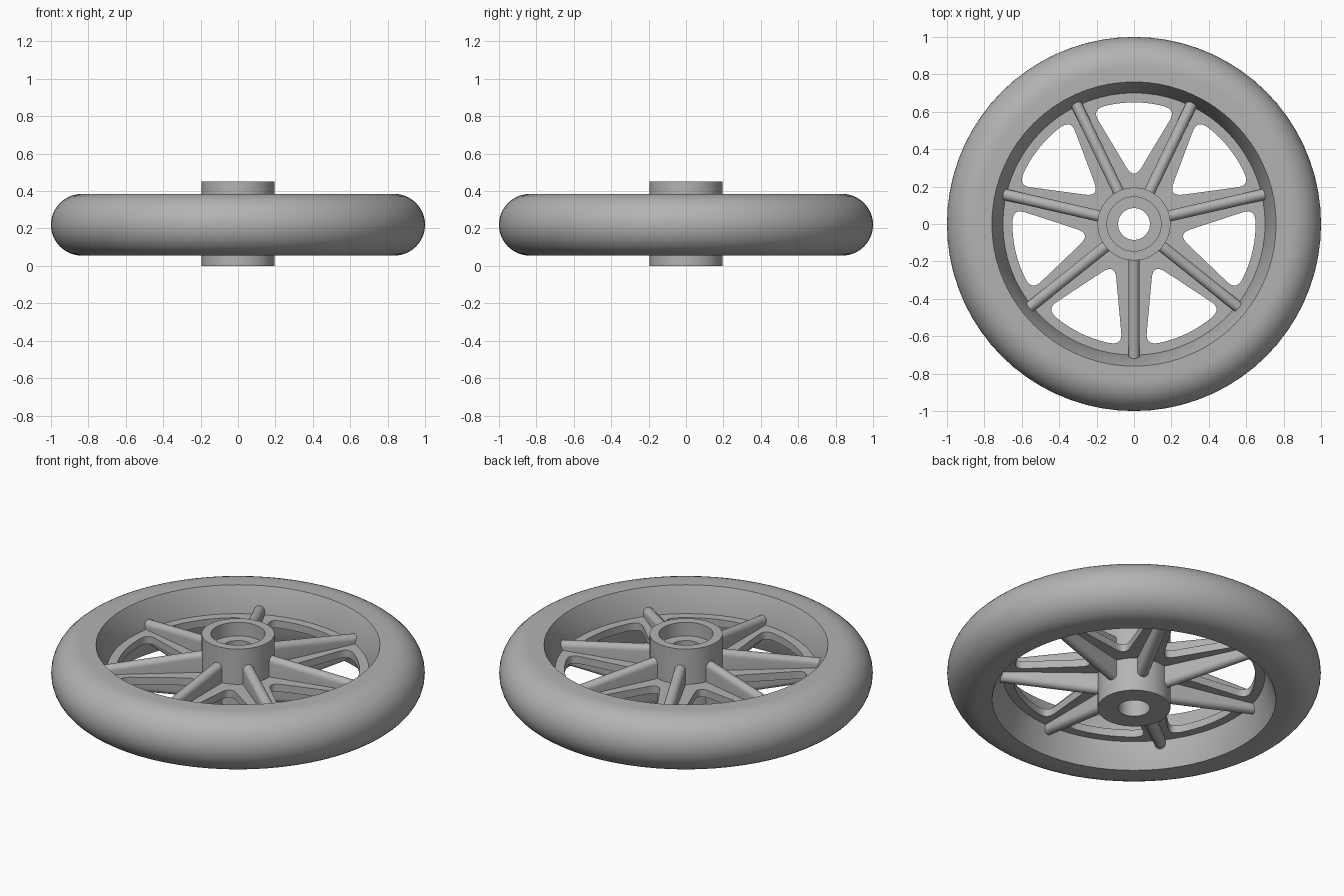
import bpy, bmesh
from math import sin, cos, pi, tau, radians
from mathutils import Matrix, Vector

cube = bpy.data.objects.get("Cube")
if cube:
    bpy.data.objects.remove(cube)

MID = 0.22          # height of the wheel's middle plane
SPOKES = 7

grey = bpy.data.materials.new("plain_grey")
grey.use_nodes = True
colour = (0.45, 0.45, 0.45, 1)
grey.diffuse_color = colour
grey.node_tree.nodes["Principled BSDF"].inputs["Base Color"].default_value = colour


def finish(obj, angle=35):
    """Give an object its colour and smooth shading with sharp edges kept."""
    obj.data.materials.clear()
    obj.data.materials.append(grey)
    bpy.ops.object.select_all(action='DESELECT')
    obj.select_set(True)
    bpy.context.view_layer.objects.active = obj
    bpy.ops.object.shade_smooth_by_angle(angle=radians(angle))


def add_mesh(name, bm):
    bmesh.ops.recalc_face_normals(bm, faces=bm.faces)
    mesh = bpy.data.meshes.new(name)
    bm.to_mesh(mesh)
    bm.free()
    obj = bpy.data.objects.new(name, mesh)
    bpy.context.collection.objects.link(obj)
    finish(obj)
    return obj


def lathe(name, profile, steps):
    """Revolve a closed (radius, height) profile about the axle."""
    bm = bmesh.new()
    rings = [[bm.verts.new((r * cos(tau * i / steps), r * sin(tau * i / steps), z))
              for r, z in profile] for i in range(steps)]
    n = len(profile)
    for i in range(steps):
        a, b = rings[i], rings[(i + 1) % steps]
        for j in range(n):
            k = (j + 1) % n
            bm.faces.new((a[j], b[j], b[k], a[k]))
    return add_mesh(name, bm)


# Tyre: rounded tread, flat shoulders and a conical inner wall on both sides
tread = [(0.835 + 0.165 * cos(t), MID + 0.165 * sin(t))
         for t in (pi * (i / 24 - 0.5) for i in range(25))]
lathe("tyre", [(0.70, MID - 0.02), (0.76, 0.055)] + tread +
      [(0.76, 0.385), (0.70, MID + 0.02)], 72)

# Hub: sleeve with a bearing seat in its top
lathe("hub", [(0.085, 0), (0.195, 0), (0.195, 0.45), (0.145, 0.45),
              (0.145, 0.37), (0.085, 0.37)], 48)


# Web: thin disc pierced by rounded triangular windows
def circle(radius, steps):
    return [Vector((radius * cos(tau * i / steps), radius * sin(tau * i / steps)))
            for i in range(steps)]


def rounded(before, corner, after, cut, steps=8):
    a = corner + (before - corner).normalized() * cut
    b = corner + (after - corner).normalized() * cut
    return [a * (1 - t) ** 2 + corner * 2 * t * (1 - t) + b * t * t
            for t in (i / steps for i in range(steps + 1))]


def window(turn):
    reach, spread = 0.65, radians(20.2)
    rim = lambda a: Vector((reach * sin(a), reach * cos(a)))
    apex, left, right = Vector((0, 0.235)), rim(-spread), rim(spread)
    arc = [rim(spread * 0.68 * i / 5) for i in range(-5, 6)]
    pts = (rounded(right, apex, left, 0.08) + rounded(apex, left, arc[0], 0.065)
           + arc + rounded(arc[-1], right, apex, 0.065))
    spin = Matrix.Rotation(turn, 2)
    return [spin @ p for p in pts]


curve = bpy.data.curves.new("web", 'CURVE')
curve.dimensions = '2D'
curve.fill_mode = 'BOTH'
curve.extrude = 0.022
outlines = [circle(0.715, 72), circle(0.15, 48)]
outlines += [window(tau * k / SPOKES) for k in range(SPOKES)]
for outline in outlines:
    spline = curve.splines.new('POLY')
    spline.points.add(len(outline) - 1)
    for point, p in zip(spline.points, outline):
        point.co = (p.x, p.y, 0, 1)
    spline.use_cyclic_u = True
web = bpy.data.objects.new("web", curve)
bpy.context.collection.objects.link(web)
web.location.z = MID
bpy.ops.object.select_all(action='DESELECT')
web.select_set(True)
bpy.context.view_layer.objects.active = web
bpy.ops.object.convert(target='MESH')
finish(bpy.context.view_layer.objects.active)


# Spokes: round-edged ribs that get shallower towards the rim
def rib_section(bm, radius, half_height, half_width=0.03, steps=10):
    ring = []
    for side in (1, -1):
        for i in range(steps + 1):
            t = pi * i / steps
            ring.append(bm.verts.new((
                radius, side * half_width * cos(t),
                side * (half_height - half_width + half_width * sin(t)))))
    return ring


for k in range(SPOKES):
    bm = bmesh.new()
    inner, outer = rib_section(bm, 0.17, 0.138), rib_section(bm, 0.722, 0.065)
    n = len(inner)
    for j in range(n):
        m = (j + 1) % n
        bm.faces.new((inner[j], inner[m], outer[m], outer[j]))
    bm.faces.new(inner)
    bm.faces.new(outer)
    rib = add_mesh(f"spoke_{k + 1}", bm)
    rib.location.z = MID
    rib.rotation_euler.z = -pi / 2 + tau * k / SPOKES
